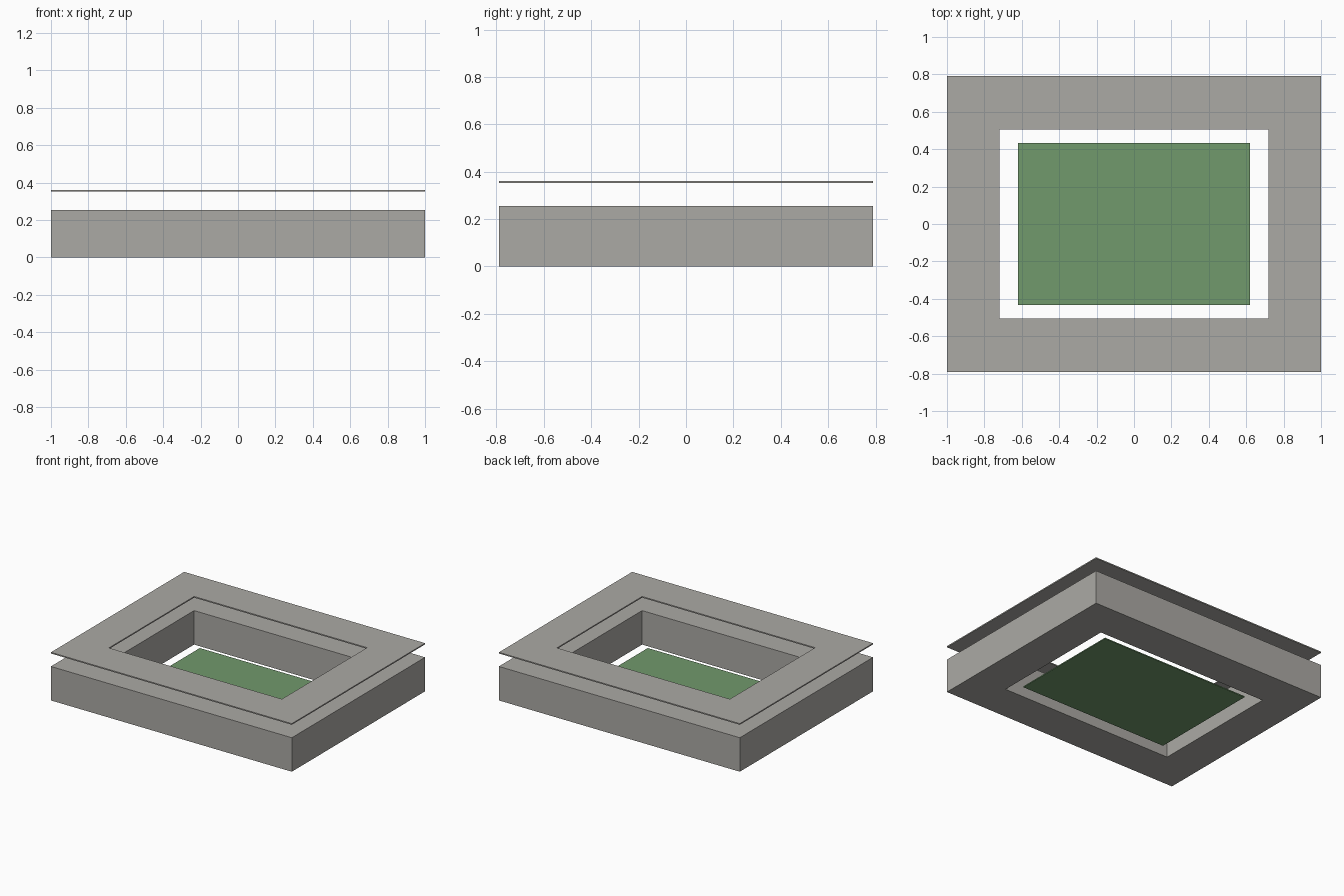
import bpy

cube = bpy.data.objects.get("Cube")
if cube:
    bpy.data.objects.remove(cube, do_unlink=True)


def make_material(name, color):
    mat = bpy.data.materials.new(name)
    mat.use_nodes = True
    mat.diffuse_color = color
    mat.node_tree.nodes["Principled BSDF"].inputs["Base Color"].default_value = color
    return mat


def make_object(name, verts, faces, mat):
    mesh = bpy.data.meshes.new(name)
    mesh.from_pydata(verts, [], faces)
    mesh.materials.append(mat)
    obj = bpy.data.objects.new(name, mesh)
    bpy.context.collection.objects.link(obj)
    return obj


def rectangle(half_size, z):
    hx, hy = half_size
    return [(-hx, -hy, z), (hx, -hy, z), (hx, hy, z), (-hx, hy, z)]


def rectangular_ring(name, outer, inner, bottom, top, mat):
    # Four corner loops, bridged around the ring's cross-section
    loops = [(outer, bottom), (outer, top), (inner, top), (inner, bottom)]
    verts = [v for size, z in loops for v in rectangle(size, z)]
    faces = []
    for a in range(4):
        b = (a + 1) % 4
        for i in range(4):
            j = (i + 1) % 4
            faces.append((a * 4 + i, a * 4 + j, b * 4 + j, b * 4 + i))
    return make_object(name, verts, faces, mat)


def slab(name, size, bottom, top, mat):
    verts = rectangle(size, bottom) + rectangle(size, top)
    faces = [(3, 2, 1, 0), (4, 5, 6, 7)]
    faces += [(i, (i + 1) % 4, (i + 1) % 4 + 4, i + 4) for i in range(4)]
    return make_object(name, verts, faces, mat)


concrete = make_material("concrete grey", (0.41, 0.40, 0.375, 1))
grass = make_material("grass green", (0.165, 0.32, 0.15, 1))

OUTER = (1.0, 0.79)
INNER = (0.718, 0.505)

# Stand block, floating roof ring and pitch
rectangular_ring("stand_block", OUTER, INNER, 0, 0.255, concrete)
rectangular_ring("roof_ring", OUTER, INNER, 0.352, 0.361, concrete)
slab("pitch", (0.62, 0.432), 0.02, 0.028, grass)
